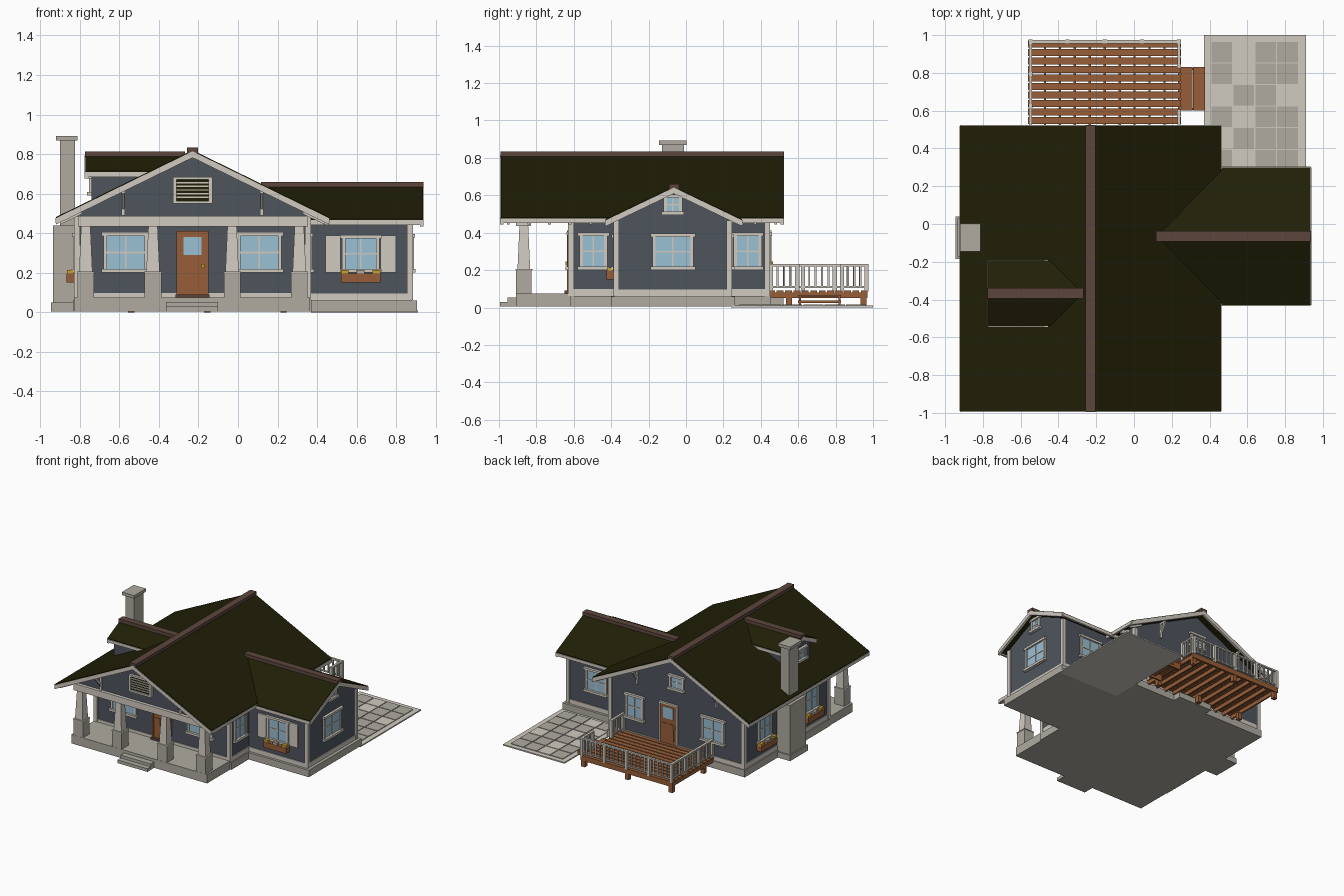
import bpy, bmesh, math
from mathutils import Matrix, Vector

cube = bpy.data.objects.get("Cube")
if cube:
    bpy.data.objects.remove(cube, do_unlink=True)


def material(name, hexcode):
    rgb = [(int(hexcode[i:i + 2], 16) / 255) ** 2.2 for i in (0, 2, 4)] + [1]
    mat = bpy.data.materials.new(name)
    mat.use_nodes = True
    mat.diffuse_color = rgb
    mat.node_tree.nodes["Principled BSDF"].inputs["Base Color"].default_value = rgb
    return mat


WALL = material("slate siding", "50565e")
ROOF = material("dark olive shingles", "25240f")
TRIM = material("pale trim", "d0cabf")
STONE = material("grey stone", "aeaa9f")
GLASS = material("window glass", "98bed2")
WOOD = material("brown wood", "965f3b")
RIDGE = material("ridge brown", "5d483f")
GOLD = material("golden yellow", "c8a032")


def finish(name, bm, mat, place=None):
    if place:
        bm.transform(place)
    bmesh.ops.recalc_face_normals(bm, faces=bm.faces)
    mesh = bpy.data.meshes.new(name)
    bm.to_mesh(mesh)
    bm.free()
    mesh.materials.append(mat)
    obj = bpy.data.objects.new(name, mesh)
    bpy.context.collection.objects.link(obj)
    return obj


def boxes(name, mat, spans, place=None):
    """Boxes given as (x0, x1, y0, y1, z0, z1), gathered in one object."""
    bm = bmesh.new()
    for x0, x1, y0, y1, z0, z1 in spans:
        centre = Matrix.Translation(((x0 + x1) / 2, (y0 + y1) / 2, (z0 + z1) / 2))
        size = Matrix.Diagonal((x1 - x0, y1 - y0, z1 - z0, 1))
        bmesh.ops.create_cube(bm, size=1, matrix=centre @ size)
    return finish(name, bm, mat, place)


def prism(name, mat, axis, profile, start, end, place=None):
    """Extrude a profile of (across, z) points along x or y."""
    bm = bmesh.new()
    spot = (lambda u, z, t: (t, u, z)) if axis == "x" else (lambda u, z, t: (u, t, z))
    face = bm.faces.new([bm.verts.new(spot(u, z, start)) for u, z in profile])
    moved = bmesh.ops.extrude_face_region(bm, geom=[face])["geom"]
    shift = Vector(spot(0, 0, end - start))
    bmesh.ops.translate(bm, vec=shift, verts=[g for g in moved if isinstance(g, bmesh.types.BMVert)])
    return finish(name, bm, mat, place)


def on_wall(x, y, side):
    """Local frame: x along the wall, -y outward."""
    turn = {"front": 0, "right": 90, "back": 180, "left": -90}[side]
    return Matrix.Translation((x, y, 0)) @ Matrix.Rotation(math.radians(turn), 4, "Z")


def gable_roof(name, axis, mid, half, top, eave, start, end, rakes):
    def chevron(high, low):
        edge = [(mid - half, eave), (mid, top), (mid + half, eave)]
        return [(u, z - high) for u, z in edge] + [(u, z - low) for u, z in edge[::-1]]
    prism(name + "_roof", ROOF, axis, chevron(0, 0.025), start, end)
    for rake, out in rakes:
        prism(name + "_rake_board", TRIM, axis, chevron(0.006, 0.038), rake - out * 0.015, rake + out * 0.004)
    for s in (-1, 1):
        rim = mid + s * half
        prism(name + "_fascia", TRIM, axis, [(rim - s * 0.012, eave - 0.03), (rim + s * 0.004, eave - 0.03),
              (rim + s * 0.004, eave - 0.006), (rim - s * 0.012, eave - 0.006)], start, end)
    w = 0.027
    prism(name + "_ridge_cap", RIDGE, axis, [(mid - w, top - 0.015), (mid + w, top - 0.015),
          (mid + w, top + 0.013), (mid - w, top + 0.013)], start - 0.003, end + 0.003)


def gable_walls(name, axis, mid, half, apex, slope, bottom, start, end):
    side = apex - slope * half
    prism(name, WALL, axis, [(mid - half, bottom), (mid + half, bottom), (mid + half, side),
          (mid, apex), (mid - half, side)], start, end)


def window(name, x, y, side, width, z0, z1):
    place, w, c = on_wall(x, y, side), width / 2, 0.018
    mid = (z0 + z1) / 2
    boxes(name + "_glass", GLASS, [(-w + c, w - c, -0.006, 0, z0 + c, z1 - c)], place)
    boxes(name + "_frame", TRIM, [
        (-w, c - w, -0.014, 0, z0, z1), (w - c, w, -0.014, 0, z0, z1),
        (-w - 0.01, w + 0.01, -0.02, 0, z1 - c, z1), (-w - 0.01, w + 0.01, -0.024, 0, z0, z0 + c),
        (-0.004, 0.004, -0.01, 0, z0, z1), (-w, w, -0.01, 0, mid - 0.004, mid + 0.004)], place)


def flower_box(x, y, side):
    place = on_wall(x, y, side)
    boxes("flower_box", WOOD, [(-0.1, 0.1, -0.048, -0.005, 0.15, 0.195)], place)
    for u, mat in ((-0.08, GOLD), (0, STONE), (0.08, GOLD)):
        boxes("flowers", mat, [(u - 0.02, u + 0.02, -0.046, -0.012, 0.19, 0.213)], place)


def door(name, x, y, side, casing):
    place, w, low, high = on_wall(x, y, side), 0.07, 0.09, 0.4
    boxes(name, WOOD, [(-w, w, -0.01, 0, low, high)] + [
        (u - 0.02, u + 0.02, -0.015, 0, 0.12, 0.25) for u in (-0.03, 0.03)], place)
    boxes(name + "_casing", casing, [(-w - 0.012, -w, -0.016, 0, low, high), (w, w + 0.012, -0.016, 0, low, high),
          (-w - 0.012, w + 0.012, -0.016, 0, high, high + 0.012)], place)
    boxes(name + "_glass", GLASS, [(-0.045, 0.045, -0.014, 0, 0.29, 0.38)], place)
    boxes(name + "_knob", GOLD, [(0.045, 0.06, -0.025, 0, 0.225, 0.245)], place)
    boxes(name + "_threshold", RIDGE, [(-w - 0.015, w + 0.015, -0.03, 0, 0.075, low)], place)


# Main dimensions
MID, LEFT, RIGHT, FRONT, BACK = -0.23, -0.82, 0.36, -0.62, 0.44
WING_MID, WING_HALF, WING_END = -0.07, 0.307, 0.875
RIDGE_Z, SLOPE = 0.82, 0.49
WING_FRONT, WING_BACK = WING_MID - WING_HALF, WING_MID + WING_HALF

# Foundations, porch slab and steps
boxes("foundation", STONE, [(LEFT - 0.015, RIGHT + 0.015, FRONT, BACK + 0.015, 0.005, 0.062),
      (0.2, WING_END + 0.03, WING_FRONT - 0.025, WING_BACK + 0.025, 0.005, 0.06),
      (-0.3, 0, BACK, 0.52, 0.005, 0.05)])
boxes("porch_slab", STONE, [(LEFT - 0.01, RIGHT + 0.005, -0.91, FRONT, 0.005, 0.075)])
boxes("front_steps", STONE, [(-0.365, -0.1, -0.995, -0.9, 0.005, 0.03), (-0.365, -0.1, -0.955, -0.9, 0.03, 0.053)])

# Walls, skirting and corner boards
gable_walls("main_walls", "y", MID, 0.59, RIDGE_Z - 0.024, SLOPE, 0.06, FRONT, BACK)
gable_walls("wing_walls", "x", WING_MID, WING_HALF, 0.621, 0.48, 0.06, 0.2, WING_END)
gable_walls("dormer_walls", "x", -0.367, 0.135, 0.772, SLOPE, 0.52, -0.74, -0.35)
boxes("skirting", TRIM, [(LEFT - 0.006, RIGHT + 0.006, FRONT - 0.006, BACK + 0.006, 0.06, 0.098),
      (0.2, WING_END + 0.006, WING_FRONT - 0.006, WING_BACK + 0.006, 0.058, 0.096)])
corners = [(x, y, 0.49) for x in (LEFT, RIGHT) for y in (FRONT, BACK)]
corners += [(WING_END, y, 0.465) for y in (WING_FRONT, WING_BACK)]
for x, y, top in corners:
    sx, sy = (1 if x > 0 else -1), (1 if y > WING_MID else -1)
    boxes("corner_board", TRIM, [(*sorted((x - sx * 0.02, x + sx * 0.01)),
                                  *sorted((y - sy * 0.02, y + sy * 0.01)), 0.062, top)])

# Roofs with rake boards, fascias and ridge caps
gable_roof("main", "y", MID, 0.69, RIDGE_Z, 0.482, -0.99, 0.52, [(-0.99, -1), (0.52, 1)])
gable_roof("wing", "x", WING_MID + 0.005, 0.365, 0.647, 0.472, 0.12, 0.935, [(0.935, 1)])
gable_roof("dormer", "x", -0.367, 0.173, 0.8, 0.715, -0.772, -0.27, [(-0.772, -1)])

# Rafter tails under the main eaves
for i in range(14):
    y = -0.95 + i * 0.11
    for s in (-1, 1):
        if s > 0 and WING_FRONT - 0.06 < y < WING_BACK + 0.07:
            continue
        line = [(MID + s * d, RIDGE_Z - SLOPE * d - 0.024) for d in (0.56, 0.67)]
        prism("rafter_tail", TRIM, "y", line + [(u, z - 0.025) for u, z in line[::-1]], y - 0.007, y + 0.007)

# Porch gable, beam and tapered columns
half = 0.635
prism("porch_gable", WALL, "y", [(MID - half, 0.485), (MID + half, 0.485), (MID, RIDGE_Z - 0.024)], -0.885, -0.85)
boxes("porch_beam", TRIM, [(LEFT + 0.01, RIGHT - 0.005, -0.91, -0.83, 0.435, 0.487)])
for offset in (-0.54, -0.2, 0.2, 0.54):
    x, y = MID + offset, -0.867
    boxes("column_pedestal", STONE, [(x - 0.042, x + 0.042, y - 0.042, y + 0.042, 0.07, 0.2)])
    boxes("pedestal_cap", TRIM, [(x - 0.045, x + 0.045, y - 0.045, y + 0.045, 0.2, 0.207)])
    bm = bmesh.new()
    lift = Matrix.Translation((x, y, 0.32)) @ Matrix.Rotation(math.pi / 4, 4, "Z")
    bmesh.ops.create_cone(bm, cap_ends=True, segments=4, radius1=0.048, radius2=0.033, depth=0.235, matrix=lift)
    finish("tapered_column", bm, TRIM)

# Louvred vent in the porch gable
vent = on_wall(MID, -0.885, "front")
boxes("vent_backing", ROOF, [(-0.09, 0.09, -0.006, 0, 0.56, 0.675)], vent)
boxes("vent_frame", TRIM, [(-0.1, -0.082, -0.02, 0, 0.55, 0.685), (0.082, 0.1, -0.02, 0, 0.55, 0.685),
      (-0.1, 0.1, -0.02, 0, 0.55, 0.564), (-0.1, 0.1, -0.02, 0, 0.671, 0.685)], vent)
boxes("vent_slats", TRIM, [(-0.085, 0.085, -0.012, 0, z, z + 0.007)
                           for z in [0.578 + 0.0185 * i for i in range(5)]], vent)

# Knee braces under both main gables
for y, side, reach in ((-0.885, "front", 0.09), (BACK, "back", 0.065)):
    for s in (-1, 1):
        place, low, high = on_wall(MID + s * 0.35, y, side), 0.49, 0.615
        boxes("knee_brace", TRIM, [(-0.008, 0.008, -0.015, 0, low, high),
              (-0.008, 0.008, -reach, 0, high - 0.015, high)], place)
        prism("knee_brace_strut", TRIM, "x", [(0, low + 0.015), (0, low + 0.035), (0.015 - reach, high),
              (-reach, high - 0.01)], -0.007, 0.007, place)

# Windows, shutters, flower boxes and doors
for s in (-1, 1):
    window("porch_window", MID + s * 0.337, FRONT, "front", 0.225, 0.2, 0.405)
for x, w in ((-0.55, 0.2), (0.14, 0.16)):
    window("back_window", x, BACK, "back", w, 0.2, 0.4)
for y in (-0.495, 0.33):
    window("right_window", RIGHT, y, "right", 0.15, 0.2, 0.4)
for y in (-0.4, 0.19):
    window("left_window", LEFT, y, "left", 0.17, 0.2, 0.4)
    flower_box(LEFT, y, "left")
window("wing_front_window", 0.62, WING_FRONT, "front", 0.19, 0.2, 0.39)
window("wing_back_window", 0.62, WING_BACK, "back", 0.19, 0.2, 0.39)
window("wing_end_window", WING_END, WING_MID, "right", 0.22, 0.2, 0.395)
window("wing_attic_window", WING_END, WING_MID, "right", 0.1, 0.495, 0.605)
window("back_attic_window", MID, BACK, "back", 0.13, 0.53, 0.65)
window("dormer_window", -0.74, -0.367, "left", 0.15, 0.59, 0.695)
flower_box(0.62, WING_FRONT, "front")
boxes("shutters", TRIM, [(u - 0.038, u + 0.038, -0.012, 0, 0.202, 0.388) for u in (-0.14, 0.14)],
      on_wall(0.62, WING_FRONT, "front"))
door("front_door", MID, FRONT, "front", WOOD)
door("back_door", -0.16, BACK, "back", TRIM)

# Chimney
boxes("chimney", STONE, [(-0.945, LEFT, -0.185, 0.04, 0.005, 0.05), (-0.935, LEFT, -0.175, 0.03, 0.05, 0.44),
      (-0.9, -0.825, -0.128, -0.012, 0.44, 0.87), (-0.92, -0.812, -0.145, 0.003, 0.868, 0.892)])

# Deck: planks, joists, rim, legs and stairs
X0, X1, Y1 = -0.56, 0.25, 0.98
pitch = (Y1 - BACK) / 12
boxes("deck_planks", WOOD, [(X0, X1, BACK + i * pitch, BACK + (i + 1) * pitch - 0.009, 0.08, 0.09) for i in range(12)])
boxes("deck_joists", WOOD, [(x - 0.006, x + 0.006, BACK, Y1 - 0.01, 0.05, 0.08)
                            for x in [X0 + 0.01 + i * 0.079 for i in range(11)]])
boxes("deck_rim", WOOD, [(X0, X1, Y1 - 0.025, Y1 - 0.009, 0.05, 0.082)])
boxes("deck_legs", WOOD, [(x - 0.016, x + 0.016, y - 0.016, y + 0.016, 0, 0.055)
                          for x in (X0 + 0.02, (X0 + X1) / 2, X1 - 0.02) for y in (0.55, Y1 - 0.03)])
boxes("deck_stairs", WOOD, [(X1, X1 + 0.06, 0.6, 0.83, 0.055, 0.068), (X1 + 0.062, X1 + 0.125, 0.6, 0.83, 0.025, 0.038)]
      + [(X1, X1 + 0.12, y, y + 0.012, 0.005, 0.03) for y in (0.603, 0.815)]
      + [(X1, X1 + 0.06, y, y + 0.012, 0.03, 0.06) for y in (0.603, 0.815)])


def railing(x, y, side, length):
    place, count = on_wall(x, y, side), max(2, round(length / 0.036))
    parts = [(0, length, -0.009, 0.009, 0.22, 0.232), (0, length, -0.006, 0.006, 0.105, 0.114)]
    parts += [(u - 0.011, u + 0.011, -0.011, 0.011, 0.085, 0.232) for u in (0, length)]
    parts += [(u - 0.005, u + 0.005, -0.005, 0.005, 0.11, 0.222) for u in [length * i / count for i in range(1, count)]]
    boxes("deck_railing", TRIM, parts, place)


for i in range(4):
    railing(X1 - 0.012 - i * 0.1965, Y1 - 0.015, "back", 0.1965)
for i in range(3):
    railing(X0 + 0.012, Y1 - 0.015 - i * 0.17, "left", 0.17)
railing(X1 - 0.012, BACK + 0.015, "right", 0.14)
railing(X1 - 0.012, 0.835, "right", 0.13)

# Paved patio with checkered slabs
boxes("patio_base", TRIM, [(0.37, 0.91, 0.24, 1, 0, 0.01)])
dark_columns = ["023", "023", "12", "023", "123", "023"]
for row, dark in enumerate(dark_columns):
    for col in range(4):
        x, y = 0.41 + col * 0.116, 0.855 - row * 0.114
        boxes("patio_slab", STONE if str(col) in dark else TRIM, [(x, x + 0.11, y, y + 0.108, 0.008, 0.015)])
